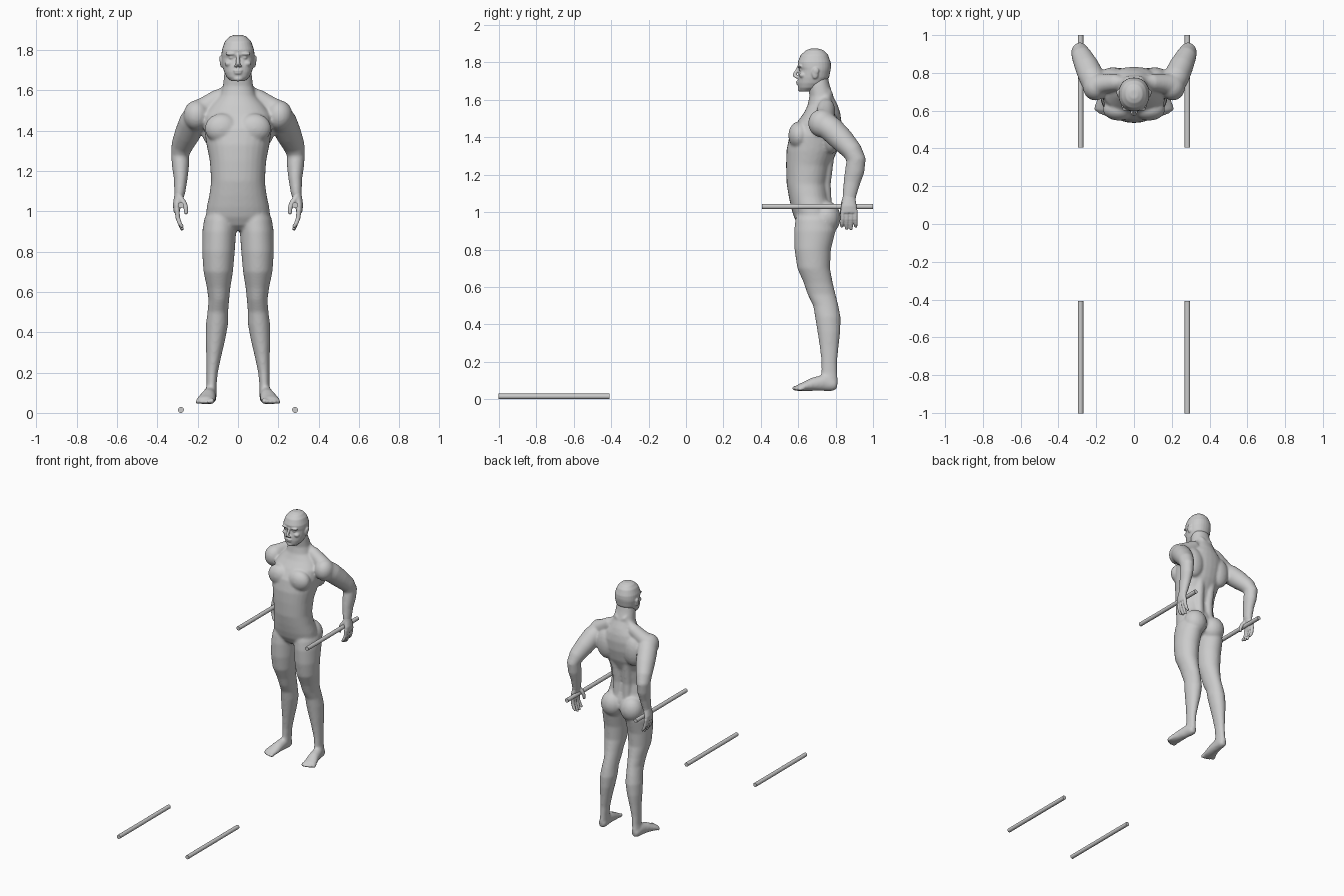
import bpy, bmesh, math
from mathutils import Vector, Matrix

N = 28  # points per cross-section


def skin(bm, rings):
    """Join rings of points into a closed tube."""
    loops = [[bm.verts.new(p) for p in ring] for ring in rings]
    for a, b in zip(loops, loops[1:]):
        for i in range(N):
            j = (i + 1) % N
            bm.faces.new((a[i], a[j], b[j], b[i]))
    bm.faces.new(loops[0][::-1])
    bm.faces.new(loops[-1])


def stack(bm, rows, power=2.2):
    """Horizontal sections: z, centre x, half width, front y, back y."""
    rings = []
    for z, cx, rx, yf, yb in rows:
        ring = []
        for i in range(N):
            a = 2 * math.pi * i / N
            c, s = math.cos(a), math.sin(a)
            x = cx + rx * math.copysign(abs(c) ** (2 / power), c)
            y = (yf + yb) / 2 + (yb - yf) / 2 * math.copysign(abs(s) ** (2 / power), s)
            ring.append((x, y, z))
        rings.append(ring)
    skin(bm, rings)


def limb(bm, pts):
    """Tube through points: x, y, z, side radius, other radius."""
    P = [Vector(p[:3]) for p in pts]
    rings = []
    for i, p in enumerate(pts):
        t = (P[min(i + 1, len(P) - 1)] - P[max(i - 1, 0)]).normalized()
        ref = Vector((0, 1, 0)) if abs(t.x) > 0.75 else Vector((1, 0, 0))
        u = (ref - t * ref.dot(t)).normalized()
        v = t.cross(u)
        rings.append([P[i] + u * p[3] * math.cos(2 * math.pi * k / N)
                      + v * p[-1] * math.sin(2 * math.pi * k / N) for k in range(N)])
    skin(bm, rings)


def ball(bm, c, r):
    m = Matrix.Translation(c) @ Matrix.Diagonal((*r, 1))
    bmesh.ops.create_uvsphere(bm, u_segments=20, v_segments=12, radius=1, matrix=m)


def mirror(bm):
    """Copy everything built so far to the other side."""
    g = bmesh.ops.duplicate(bm, geom=bm.verts[:] + bm.edges[:] + bm.faces[:])["geom"]
    for v in g:
        if isinstance(v, bmesh.types.BMVert):
            v.co.x *= -1


def finish(bm, name, voxel, smooth):
    """Fuse the overlapping parts into one smooth skin."""
    bmesh.ops.recalc_face_normals(bm, faces=bm.faces[:])
    me = bpy.data.meshes.new(name)
    bm.to_mesh(me)
    bm.free()
    ob = bpy.data.objects.new(name, me)
    bpy.context.collection.objects.link(ob)
    r = ob.modifiers.new("fuse", "REMESH")
    r.mode = "VOXEL"
    r.voxel_size = voxel
    r.use_smooth_shade = True
    s = ob.modifiers.new("soften", "SMOOTH")
    s.factor = 0.5
    s.iterations = smooth
    return ob


# Body: legs
bm = bmesh.new()
stack(bm, [(1.02, .08, .06, .60, .77), (.96, .088, .08, .585, .79), (.90, .093, .084, .578, .80),
           (.80, .097, .081, .580, .775), (.70, .098, .073, .595, .770), (.62, .096, .058, .63, .785),
           (.56, .095, .051, .65, .80), (.50, .10, .051, .68, .815), (.44, .104, .055, .69, .826),
           (.36, .112, .048, .703, .825), (.28, .12, .037, .715, .816), (.20, .128, .028, .724, .808),
           (.14, .131, .025, .724, .809), (.09, .135, .028, .71, .812), (.06, .137, .026, .71, .808)], 2.0)
# Feet and toes
limb(bm, [(.135, .808, .073, .018, .02), (.135, .79, .075, .029, .032), (.14, .74, .088, .032, .044),
          (.148, .68, .08, .038, .036), (.158, .63, .067, .046, .024), (.163, .598, .061, .044, .017)])
for i in range(5):
    r = .015 if i == 0 else .011
    ball(bm, (.13 + .0175 * i, .588 + .0016 * i * i, .044 + r), (r, .022, r))
# Buttocks, chest, shoulder blades, back muscles
ball(bm, (.078, .75, .97), (.082, .077, .09))
ball(bm, (.08, .605, 1.41), (.085, .058, .075))
ball(bm, (.11, .775, 1.42), (.075, .055, .11))
limb(bm, [(.04, .75, 1.04, .03), (.04, .742, 1.15, .032), (.045, .755, 1.27, .034), (.05, .775, 1.4, .035)])
# Neck to shoulder slope
limb(bm, [(.02, .745, 1.63, .045), (.09, .75, 1.565, .045), (.15, .745, 1.525, .05), (.2, .735, 1.49, .06)])
# Shoulders and arms
ball(bm, (.205, .725, 1.475), (.066, .072, .075))
limb(bm, [(.17, .70, 1.48, .055), (.2, .735, 1.475, .068), (.225, .78, 1.44, .068), (.25, .835, 1.385, .064),
          (.277, .89, 1.325, .054), (.287, .91, 1.28, .045, .052), (.285, .902, 1.22, .042, .052),
          (.284, .887, 1.16, .034, .045), (.289, .874, 1.09, .027, .037), (.294, .872, 1.06, .022, .034)])
mirror(bm)
# Torso and neck
stack(bm, [(1.74, 0, .058, .65, .755), (1.68, 0, .068, .652, .768), (1.62, 0, .075, .66, .787),
           (1.57, 0, .092, .65, .812), (1.53, 0, .13, .63, .825), (1.48, 0, .165, .593, .832),
           (1.41, 0, .168, .553, .828), (1.33, 0, .156, .537, .81), (1.25, 0, .14, .535, .775),
           (1.15, 0, .133, .538, .757), (1.08, 0, .142, .55, .765), (1.02, 0, .155, .563, .785),
           (.97, 0, .16, .578, .79), (.93, 0, .12, .60, .76), (.905, 0, .05, .63, .72)])
finish(bm, "body", .0075, 8)

# Head: brow, eyes, ears
bm = bmesh.new()
ball(bm, (.034, .609, 1.78), (.03, .013, .009))
ball(bm, (.032, .617, 1.762), (.014, .013, .009))
ball(bm, (.045, .625, 1.732), (.022, .02, .016))
ball(bm, (.01, .59, 1.722), (.009, .011, .008))
ball(bm, (.081, .69, 1.742), (.009, .018, .03))
ball(bm, (.086, .695, 1.755), (.007, .016, .018))
mirror(bm)
# Skull and jaw
stack(bm, [(1.874, 0, .02, .665, .71), (1.864, 0, .045, .64, .738), (1.84, 0, .066, .613, .76),
           (1.80, 0, .080, .597, .774), (1.775, 0, .082, .600, .775), (1.76, 0, .082, .607, .773),
           (1.72, 0, .077, .599, .765), (1.69, 0, .069, .597, .745), (1.665, 0, .056, .600, .715),
           (1.645, 0, .034, .608, .67)])
# Nose, lips, chin
limb(bm, [(0, .603, 1.778, .008), (0, .593, 1.757, .009), (0, .581, 1.736, .011), (0, .581, 1.724, .011)])
ball(bm, (0, .597, 1.697), (.023, .009, .006))
ball(bm, (0, .598, 1.685), (.019, .009, .006))
ball(bm, (0, .611, 1.657), (.024, .014, .014))
finish(bm, "head", .0045, 4)

# Hands: palm, four fingers, thumb closing round the bar
bm = bmesh.new()
limb(bm, [(.289, .874, 1.10, .024, .034), (.293, .872, 1.07, .024, .035), (.303, .871, 1.03, .02, .042),
          (.304, .872, .995, .015, .045)])
for y, tip, end in ((.838, .92, .833), (.861, .907, .858), (.884, .905, .883), (.906, .92, .908)):
    limb(bm, [(.303, y, 1.01, .012), (.298, y, .965, .0115), (.288, end, .938, .0105), (.275, end, tip, .008)])
limb(bm, [(.29, .85, 1.07, .015), (.268, .84, 1.04, .014), (.258, .834, 1.015, .012), (.257, .83, .985, .009)])
mirror(bm)
finish(bm, "hands", .0045, 3)

# Bars: low pair in front, raised pair held in the hands
for side, x in (("left", .283), ("right", -.283)):
    for level, y, z in (("lower", -.705, .0145), ("upper", .703, 1.03)):
        bpy.ops.mesh.primitive_cylinder_add(vertices=24, radius=.0145, depth=.594,
                                            location=(x, y, z), rotation=(math.pi / 2, 0, 0))
        bpy.context.object.name = f"{level}_bar_{side}"
        bpy.ops.object.shade_smooth_by_angle()
